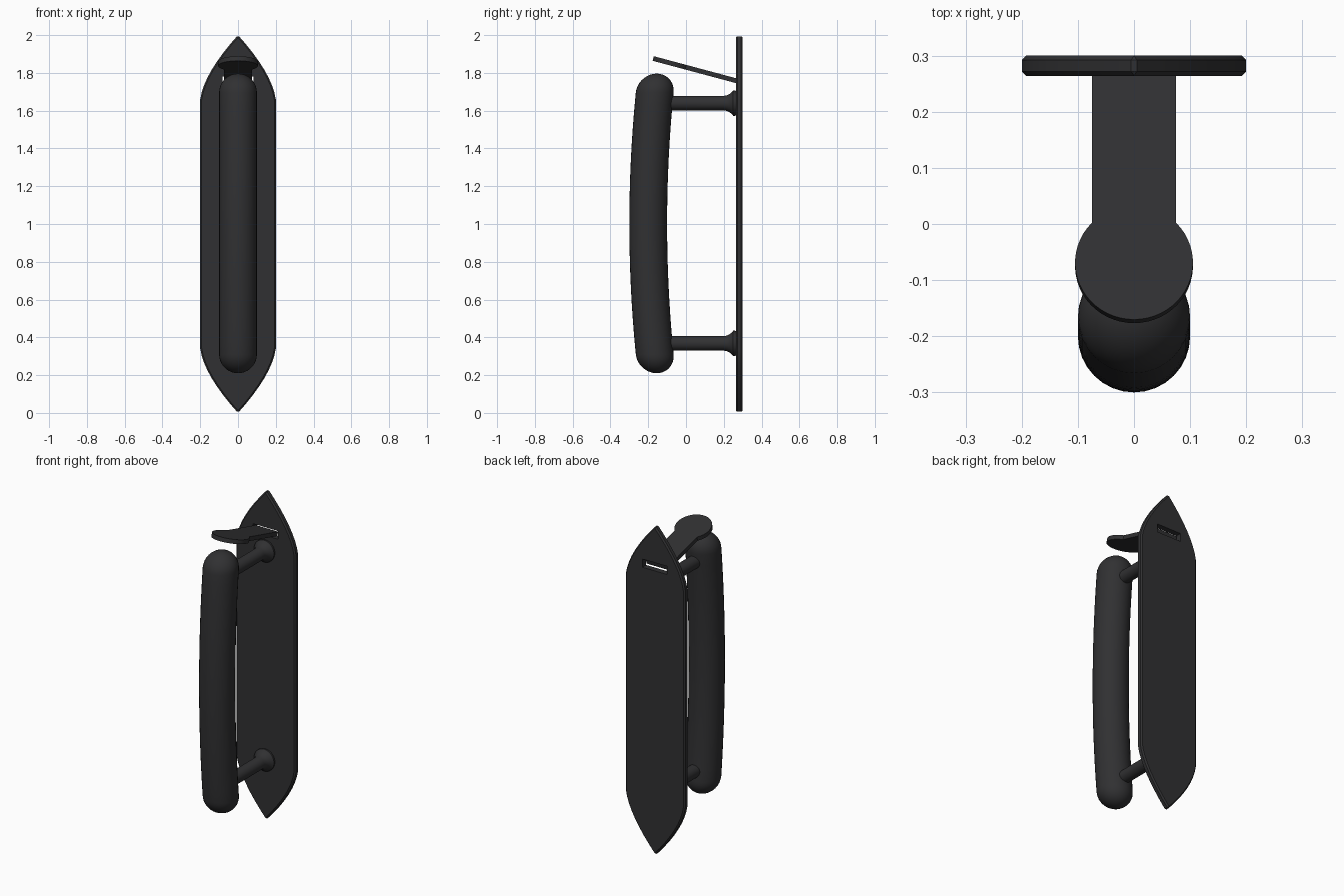
import bpy, bmesh
from math import sin, cos, pi, radians, asin

if "Cube" in bpy.data.objects:
    bpy.data.objects.remove(bpy.data.objects["Cube"])

mat = bpy.data.materials.new("dark_iron")
mat.diffuse_color = (0.03, 0.03, 0.032, 1)
mat.use_nodes = True
mat.node_tree.nodes["Principled BSDF"].inputs["Base Color"].default_value = mat.diffuse_color


def make(name, bm, loc=(0, 0, 0), rot_x=0.0):
    bmesh.ops.recalc_face_normals(bm, faces=bm.faces)
    me = bpy.data.meshes.new(name)
    bm.to_mesh(me)
    bm.free()
    ob = bpy.data.objects.new(name, me)
    bpy.context.collection.objects.link(ob)
    ob.location = loc
    ob.rotation_euler.x = rot_x
    me.materials.append(mat)
    return ob


def activate(ob):
    bpy.ops.object.select_all(action='DESELECT')
    ob.select_set(True)
    bpy.context.view_layer.objects.active = ob


def smooth(ob):
    activate(ob)
    bpy.ops.object.shade_smooth_by_angle(angle=radians(35))


def slab(points, depth):
    """Extrude a closed outline of 3D points by a depth vector."""
    bm = bmesh.new()
    face = bm.faces.new([bm.verts.new(p) for p in points])
    ext = bmesh.ops.extrude_face_region(bm, geom=[face])
    bmesh.ops.translate(bm, vec=depth,
                        verts=[v for v in ext["geom"] if isinstance(v, bmesh.types.BMVert)])
    return bm


def lathe(profile, sides=32):
    """Revolve (radius, z) points around z."""
    bm = bmesh.new()
    rings = [[bm.verts.new((r * cos(2 * pi * i / sides), r * sin(2 * pi * i / sides), z))
              for i in range(sides)] for r, z in profile]
    for a, b in zip(rings, rings[1:]):
        for i in range(sides):
            j = (i + 1) % sides
            bm.faces.new((a[i], a[j], b[j], b[i]))
    bm.faces.new(rings[0])
    bm.faces.new(rings[-1])
    return bm


# Back plate: straight sides with a curved point at each end
curve = []
for i in range(9):
    t = i / 8
    curve.append((0.2 * (1 - t) ** 2 + 0.36 * t * (1 - t),
                  0.66 * (1 - t) ** 2 + 1.6 * t * (1 - t) + t * t))
half = curve + [(-x, z) for x, z in reversed(curve[:-1])]
outline = half + [(-x, -z) for x, z in half]
plate = make("back_plate", slab([(x, 0.264, 1 + z) for x, z in outline], (0, 0.036, 0)))
bev = plate.modifiers.new("edge", 'BEVEL')
bev.width = 0.008
bev.segments = 1
bev.limit_method = 'ANGLE'
bev.angle_limit = radians(50)

# Slot through the plate for the thumb lever
bm = bmesh.new()
bmesh.ops.create_cube(bm, size=1)
bmesh.ops.scale(bm, vec=(0.166, 0.2, 0.05), verts=bm.verts)
cutter = make("slot_cutter", bm, (0, 0.282, 1.755))
cutter.hide_render = True
cut = plate.modifiers.new("slot", 'BOOLEAN')
cut.object = cutter
cut.solver = 'EXACT'
activate(plate)
bpy.ops.object.modifier_apply(modifier="edge")
bpy.ops.object.modifier_apply(modifier="slot")
bpy.data.objects.remove(cutter)
smooth(plate)

# Thumb lever: straight stem ending in a round pad, tilted upward
tilt = radians(15)
R, W = 0.105, 0.075
centre = -0.347 / cos(tilt)
start = asin(W / R)
pts = [(W, 0, -0.0125)]
for i in range(41):
    a = start + (2 * pi - 2 * start) * i / 40
    pts.append((R * sin(a), centre + R * cos(a), -0.0125))
pts.append((-W, 0, -0.0125))
smooth(make("thumb_lever", slab(pts, (0, 0, 0.025)), (0, 0.275, 1.756), -tilt))

# Grip: round-ended bar bowed gently toward the front
top = [(0.1 * cos(a), 0.693 + 0.1 * sin(a)) for a in [radians(d) for d in range(0, 90, 10)]]
top.append((0.004, 0.793))
prof = [(r, -z) for r, z in reversed(top)]
prof += [(0.1, -0.693 + 1.386 * i / 20) for i in range(1, 20)] + top
bm = lathe(prof)
for v in bm.verts:
    v.co.y += -0.2 + 0.035 * (v.co.z / 0.7) ** 2
smooth(make("grip", bm, (0, 0, 1.003)))

# Two posts with flared collars joining the grip to the plate
post = [(0.038, -0.14), (0.038, 0.2), (0.041, 0.215), (0.049, 0.232),
        (0.062, 0.246), (0.067, 0.25), (0.067, 0.258), (0.062, 0.268)]
for name, z in (("upper_post", 1.64), ("lower_post", 0.368)):
    smooth(make(name, lathe(post), (0, 0, z), -pi / 2))
